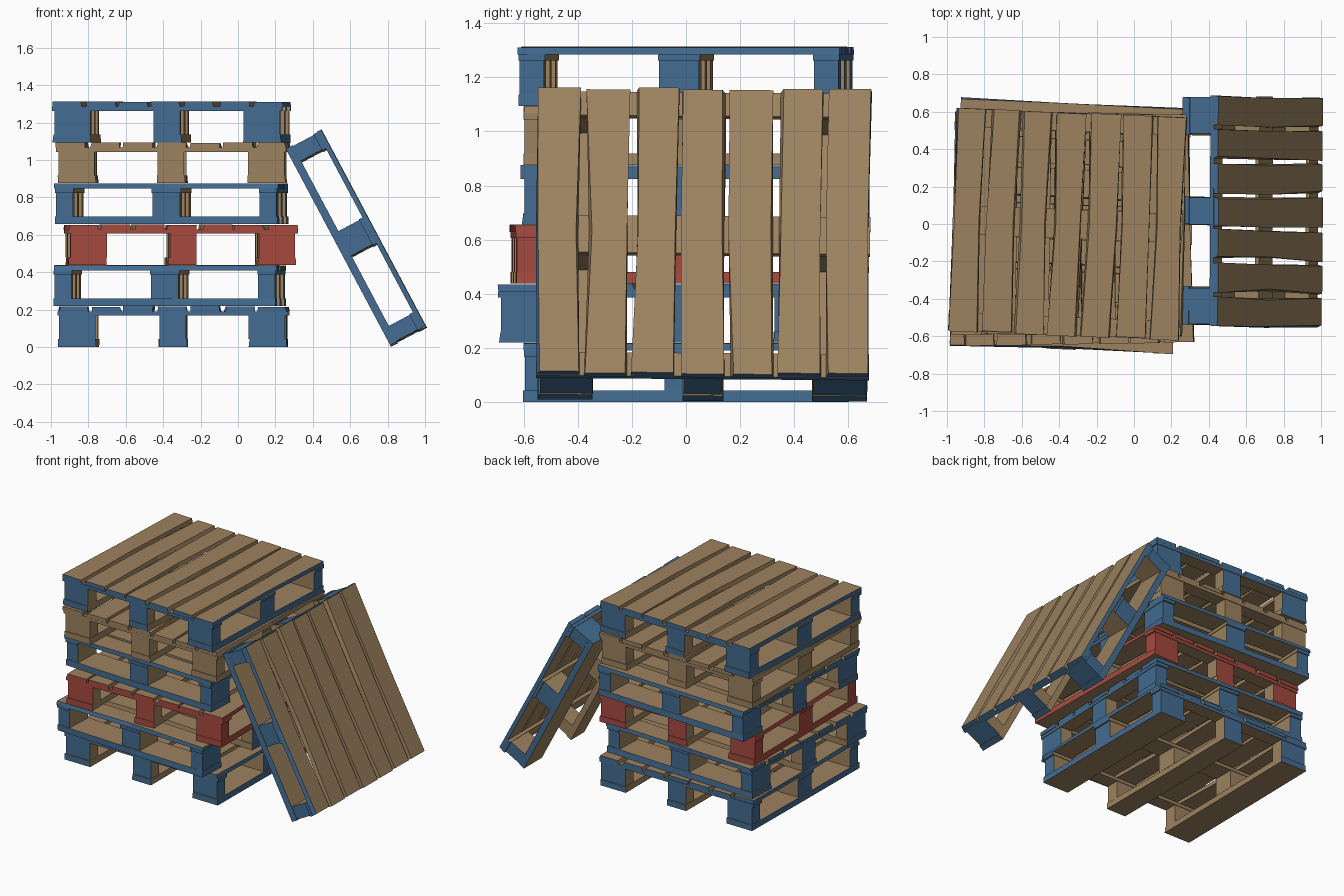
import bpy, bmesh, math, random
from mathutils import Matrix, Vector

if "Cube" in bpy.data.objects:
    bpy.data.objects.remove(bpy.data.objects["Cube"])

random.seed(4)
L, W = 1.19, 1.23            # pallet length along the slats, width across them
Z_RUN, Z_BLOCK, Z_CROSS, Z_TOP = 0.042, 0.168, 0.19, 0.217


def material(name, rgb):
    m = bpy.data.materials.new(name)
    m.diffuse_color = (*rgb, 1)
    m.use_nodes = True
    m.node_tree.nodes["Principled BSDF"].inputs["Base Color"].default_value = m.diffuse_color
    return m


WOOD = material("bare_wood", (0.335, 0.225, 0.115))
BLUE = material("blue_paint", (0.056, 0.15, 0.285))
RED = material("red_paint", (0.38, 0.068, 0.05))


def jit(a):
    return random.uniform(-a, a)


# A straight or slightly warped board running along x, lofted from rectangles
def board(bm, cx, cy, length, width, z0, z1, segs=1, warp=0.0, bow=0.0):
    rings = []
    for i in range(segs + 1):
        x = cx + length * (i / segs - 0.5)
        w = width / 2
        mid = bow * math.sin(math.pi * i / segs)
        dy = jit(warp)
        pts = ((-w + mid + dy, z0), (w - mid + dy, z0),
               (w - mid + dy + jit(warp) - warp * 0.5, z1),
               (-w + mid + dy + jit(warp) + warp * 0.5, z1))
        end = jit(warp * 0.6) if i in (0, segs) else 0
        rings.append([bm.verts.new((x + end, cy + y, z)) for y, z in pts])
    for a, b in zip(rings, rings[1:]):
        for k in range(4):
            n = (k + 1) % 4
            bm.faces.new((a[k], a[n], b[n], b[k]))
    bm.faces.new(rings[0][::-1])
    bm.faces.new(rings[-1])


# Finish a part: paint only the faces on the outer rim of the pallet
def finish(bm, name, paint, matrix):
    bmesh.ops.recalc_face_normals(bm, faces=bm.faces)
    for f in bm.faces:
        c, n = f.calc_center_median(), f.normal
        on_end = n.x * math.copysign(1, c.x) > 0.7 and abs(c.x) > L / 2 - 0.03
        on_side = n.y * math.copysign(1, c.y) > 0.7 and abs(c.y) > W / 2 - 0.04
        f.material_index = 1 if on_end or on_side else 0
    mesh = bpy.data.meshes.new(name)
    bm.to_mesh(mesh)
    bm.free()
    mesh.materials.append(WOOD)
    mesh.materials.append(paint)
    ob = bpy.data.objects.new(name, mesh)
    ob.matrix_world = matrix
    bpy.context.collection.objects.link(ob)


def pallet(name, paint, matrix):
    side, mid, end = 0.2, 0.148, 0.09
    rows = [(-W / 2 + side / 2 + 0.008, side), (0, mid), (W / 2 - side / 2 - 0.008, side)]
    cols = [(-L / 2 + end / 2 + 0.005, end), (0, mid), (L / 2 - end / 2 - 0.005, end)]

    # bottom runners
    bm = bmesh.new()
    for y, w in rows:
        board(bm, 0, y, L, w + 0.004, 0, Z_RUN, 2, 0.004)
    finish(bm, name + "_runners", paint, matrix)

    # nine spacer blocks
    bm = bmesh.new()
    for y, w in rows:
        for x, d in cols:
            board(bm, x, y + jit(0.004), d, w - 0.006, Z_RUN, Z_BLOCK)
    finish(bm, name + "_blocks", paint, matrix)

    # cross boards tying the rows together
    bm = bmesh.new()
    for x, d in cols:
        d += 0.008
        for v in bmesh.ops.create_cube(bm, size=1)["verts"]:
            v.co = Vector((x + v.co.x * d, v.co.y * W,
                           (Z_BLOCK + Z_CROSS) / 2 + v.co.z * (Z_CROSS - Z_BLOCK)))
    finish(bm, name + "_cross_boards", paint, matrix)

    # seven worn deck slats
    bm = bmesh.new()
    slat, n = 0.158, 7
    for i in range(n):
        y = (i / (n - 1) - 0.5) * (W - slat)
        board(bm, 0, y, L, slat, Z_CROSS, Z_TOP + jit(0.002), 2, 0.008,
              random.uniform(-0.004, 0.015))
    finish(bm, name + "_deck_slats", paint, matrix)


# Stack: name, paint, centre x, centre y, turn in degrees
stack = [("bottom_blue_pallet", BLUE, -0.345, 0.0, 89.5),
         ("second_blue_pallet", BLUE, -0.365, -0.055, -2.5),
         ("red_pallet", RED, -0.305, -0.045, 91),
         ("fourth_blue_pallet", BLUE, -0.355, 0.03, -2.7),
         ("plain_wood_pallet", WOOD, -0.35, 0.0, 89.3),
         ("top_blue_pallet", BLUE, -0.355, 0.0, 87.6)]
for i, (name, paint, x, y, turn) in enumerate(stack):
    pallet(name, paint, Matrix.Translation((x, y, i * 0.219))
           @ Matrix.Rotation(math.radians(turn), 4, 'Z'))

# Pallet leaning against the right side
pallet("leaning_blue_pallet", BLUE, Matrix.Translation((0.537, 0.066, 0.53))
       @ Matrix.Rotation(math.radians(62), 4, 'Y')
       @ Matrix.Rotation(math.radians(-0.5), 4, 'Z'))
